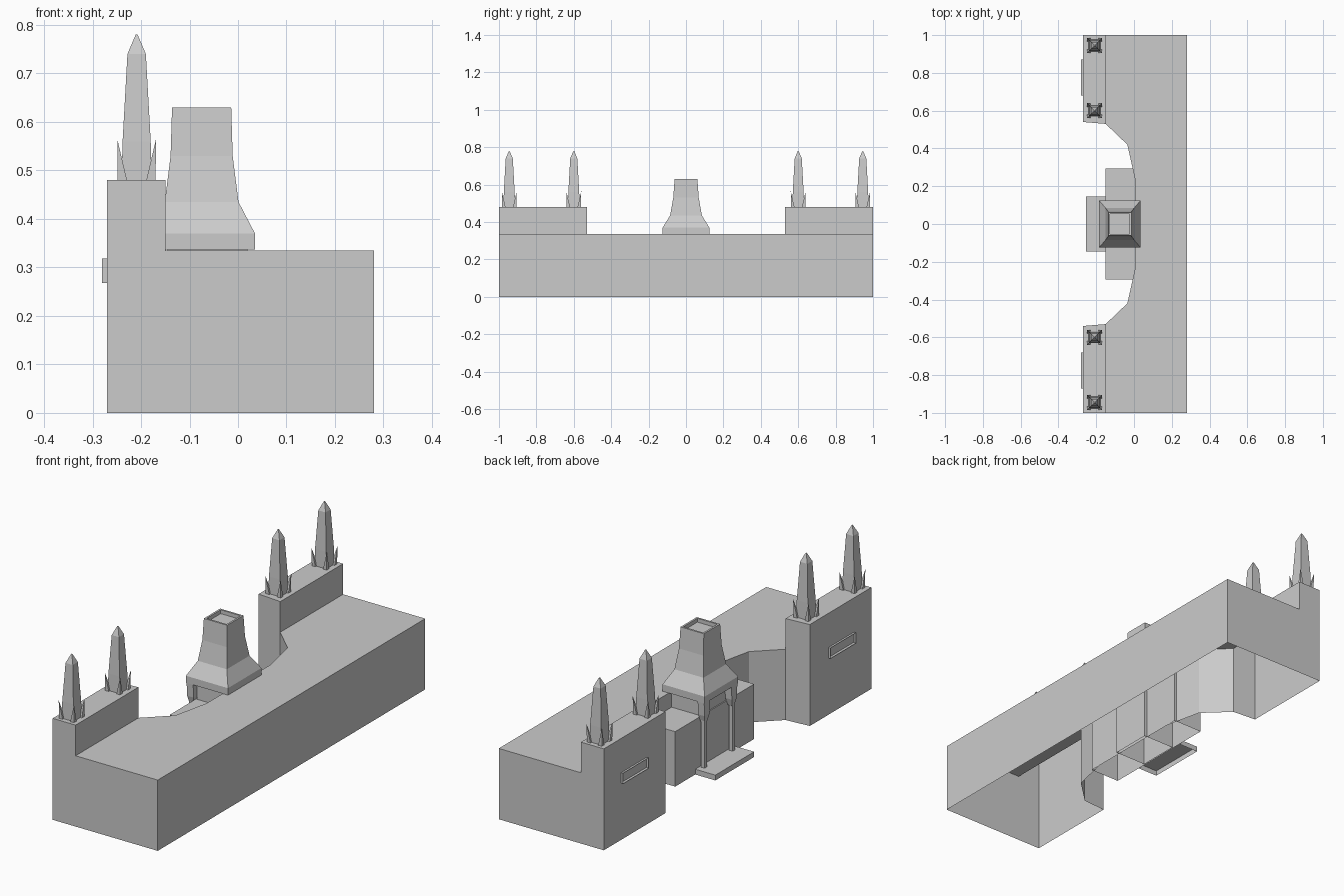
import bpy
import bmesh

cube = bpy.data.objects.get("Cube")
if cube:
    bpy.data.objects.remove(cube, do_unlink=True)

grey = bpy.data.materials.new("stone_grey")
grey.use_nodes = True
colour = (0.6, 0.6, 0.6, 1)
grey.diffuse_color = colour
grey.node_tree.nodes["Principled BSDF"].inputs["Base Color"].default_value = colour


def finish(name, bm, fix=True):
    bmesh.ops.remove_doubles(bm, verts=bm.verts, dist=0.0001)
    if fix:
        bmesh.ops.recalc_face_normals(bm, faces=bm.faces)
    mesh = bpy.data.meshes.new(name)
    bm.to_mesh(mesh)
    bm.free()
    mesh.materials.append(grey)
    ob = bpy.data.objects.new(name, mesh)
    bpy.context.collection.objects.link(ob)
    return ob


def face(bm, pts):
    return bm.faces.new([bm.verts.new(p) for p in pts])


def shell(bm, plan, z0, z1, skip=lambda a, b: False):
    """Walls and roof over a counter-clockwise plan, open underneath."""
    for a, b in zip(plan, plan[1:] + plan[:1]):
        if not skip(a, b):
            face(bm, [(*a, z0), (*b, z0), (*b, z1), (*a, z1)])
    return face(bm, [(*p, z1) for p in plan])


def rect(x0, x1, y0, y1):
    return [(x0, y0), (x1, y0), (x1, y1), (x0, y1)]


def box(name, x0, x1, y0, y1, z0, z1):
    bm = bmesh.new()
    shell(bm, rect(x0, x1, y0, y1), z0, z1)
    return finish(name, bm)


def loft(bm, cx, cy, rings, cap=True):
    """Stack of rectangles given as (half x, half y, z)."""
    loops = [[bm.verts.new((cx + sx * hx, cy + sy * hy, z))
              for sx, sy in ((-1, -1), (1, -1), (1, 1), (-1, 1))]
             for hx, hy, z in rings]
    for lo, hi in zip(loops, loops[1:]):
        for i in range(4):
            j = (i + 1) % 4
            bm.faces.new((lo[i], lo[j], hi[j], hi[i]))
    if cap:
        bm.faces.new(loops[-1])


ROOF, TOWER_TOP = 0.335, 0.48
BACK, STEP, FACADE = 0.28, -0.15, -0.27

# Long building with a curved recess in its facade, plus two raised end blocks
bm = bmesh.new()
half = [(BACK, 1), (STEP, 1), (STEP, 0.53), (-0.035, 0.42), (0.005, 0.24)]
plan = half + [(x, -y) for x, y in reversed(half)]
on_step = lambda a, b: a[0] == STEP and b[0] == STEP
shell(bm, plan, 0, ROOF, on_step)
tower = [(STEP, 1), (FACADE, 1), (FACADE, 0.54), (STEP, 0.53)]
for s in (1, -1):
    pts = [(x, s * y) for x, y in tower][::s]
    shell(bm, pts, 0, TOWER_TOP, on_step)
    a, b = [p for p in pts if p[0] == STEP]
    if s == 1:
        a, b = b, a
    face(bm, [(*a, ROOF), (*b, ROOF), (*b, TOWER_TOP), (*a, TOWER_TOP)])
finish("building_shell", bm)

# Spires with four corner spikes on each end block
for s in (1, -1):
    for y in (0.6, 0.945):
        bm = bmesh.new()
        loft(bm, -0.209, s * y, [(0.031, 0.031, TOWER_TOP), (0.029, 0.029, 0.56),
                                 (0.019, 0.019, 0.74), (0.002, 0.002, 0.78)])
        for sx in (1, -1):
            for sy in (1, -1):
                base = [(-0.209 + sx * p, s * y + sy * q, TOWER_TOP)
                        for p, q in rect(0.02, 0.039, 0.02, 0.039)]
                tip = (-0.209 + sx * 0.04, s * y + sy * 0.04, 0.565)
                for i in range(4):
                    face(bm, [base[i], base[(i + 1) % 4], tip])
        finish("spire", bm)

# Framed plaques on the facade
for s in (1, -1):
    bm = bmesh.new()
    y0, y1, z0, z1 = s * 0.775 - 0.095, s * 0.775 + 0.095, 0.268, 0.318
    bmesh.ops.create_cube(bm, size=1)
    for v in bm.verts:
        v.co = (FACADE - 0.01 if v.co.x < 0 else FACADE,
                y0 if v.co.y < 0 else y1, z0 if v.co.z < 0 else z1)
    bm.normal_update()
    front = min(bm.faces, key=lambda f: f.calc_center_median().x)
    bmesh.ops.inset_region(bm, faces=[front], thickness=0.007)
    bmesh.ops.translate(bm, verts=front.verts, vec=(0.007, 0, 0))
    finish("plaque", bm, False)

# Central entrance: side wings, doorway body, step
box("entrance_wings", STEP, 0.005, -0.295, 0.295, 0, 0.26)
box("doorway_body", -0.145, 0.02, -0.1, 0.1, 0, 0.34)
box("entrance_step", -0.255, STEP, -0.145, 0.145, 0, 0.025)

# Columns with tapered brackets under the hood
for s in (1, -1):
    box("column", -0.177, -0.159, s * 0.105 - 0.009, s * 0.105 + 0.009, 0.025, 0.26)
    bm = bmesh.new()
    loft(bm, -0.165, s * 0.102, [(0.01, 0.01, 0.24), (0.017, 0.019, 0.275),
                                 (0.017, 0.022, 0.338)])
    finish("column_bracket", bm)

# Flared hood with a sunken top
bm = bmesh.new()
loft(bm, -0.075, 0, [(0.0, 0.0, 0.337), (0.11, 0.125, 0.337), (0.11, 0.125, 0.37),
                     (0.076, 0.085, 0.435), (0.064, 0.068, 0.53), (0.061, 0.061, 0.63),
                     (0.052, 0.052, 0.63), (0.052, 0.052, 0.612)])
finish("entrance_hood", bm, False)
